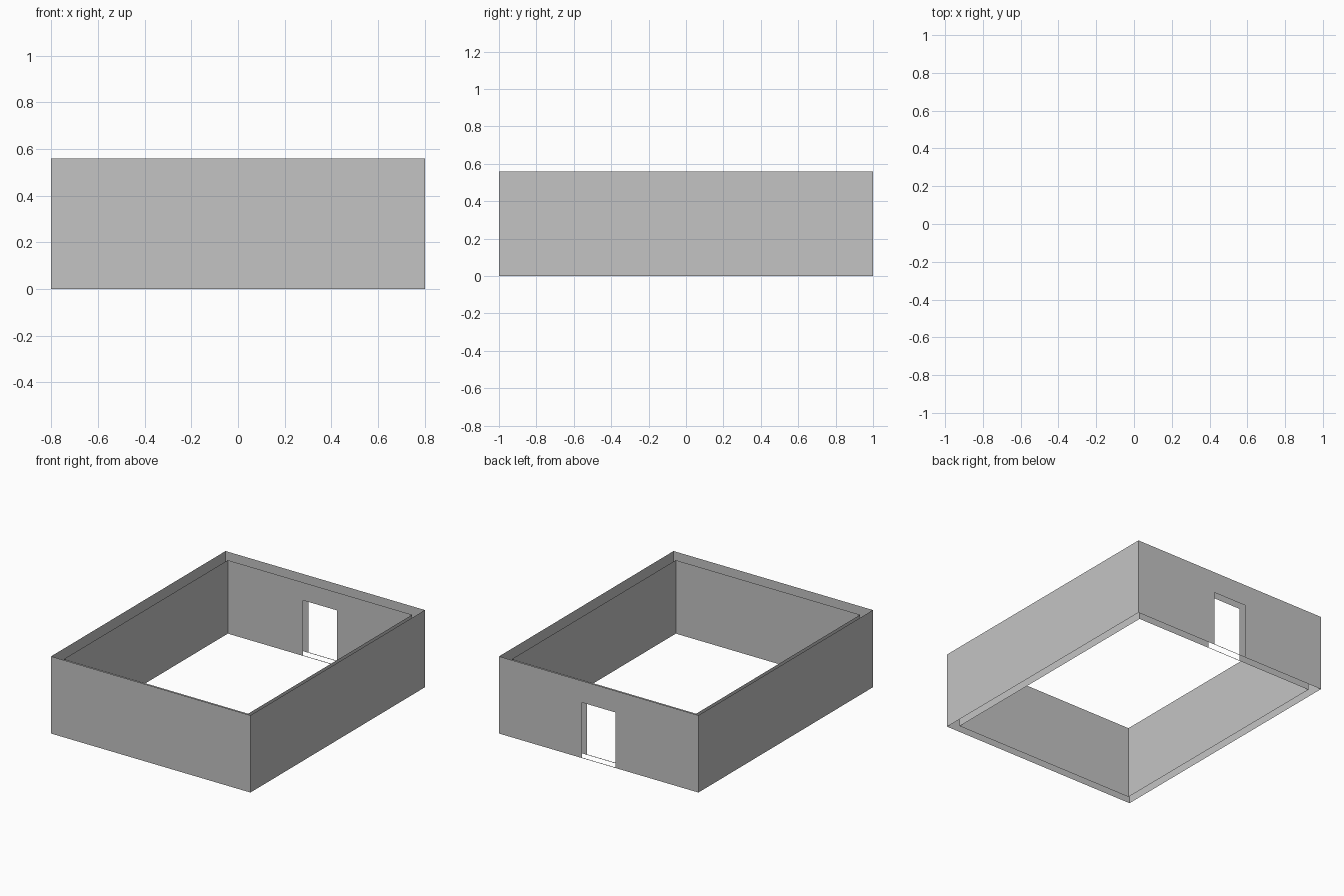
import bpy, bmesh

if "Cube" in bpy.data.objects:
    bpy.data.objects.remove(bpy.data.objects["Cube"])

mat = bpy.data.materials.new("wall grey")
mat.diffuse_color = (0.55, 0.55, 0.55, 1)
mat.use_nodes = True
mat.node_tree.nodes["Principled BSDF"].inputs["Base Color"].default_value = mat.diffuse_color

DOOR_W, DOOR_H, SILL = 0.135, 0.403, 0.004


def wall_ring(name, hx, hy, height, inward=False):
    """Open ring of single-sheet walls, with a doorway in the back wall."""
    bm = bmesh.new()

    def quad(a, b, z0, z1):
        pts = [(*a, z0), (*b, z0), (*b, z1), (*a, z1)]
        bm.faces.new([bm.verts.new(p) for p in pts])

    # front, right and left walls
    quad((-hx, -hy), (hx, -hy), 0, height)
    quad((hx, -hy), (hx, hy), 0, height)
    quad((-hx, hy), (-hx, -hy), 0, height)

    # back wall around the doorway: two sides, header and thin threshold strip
    for x0, x1, rows in ((hx, DOOR_W, (0, SILL, DOOR_H, height)),
                         (-DOOR_W, -hx, (0, SILL, DOOR_H, height))):
        bm.faces.new([bm.verts.new((x, hy, z)) for x, z in
                      [(x0, 0), (x1, 0), (x1, height), (x0, height)]])
    quad((DOOR_W, hy), (-DOOR_W, hy), DOOR_H, height)
    quad((DOOR_W, hy), (-DOOR_W, hy), 0, SILL)

    bmesh.ops.remove_doubles(bm, verts=bm.verts[:], dist=1e-5)
    # merge the back wall pieces into two clean faces' worth of flat surface
    if inward:
        bmesh.ops.reverse_faces(bm, faces=bm.faces[:])
    me = bpy.data.meshes.new(name)
    bm.to_mesh(me)
    bm.free()
    me.materials.append(mat)
    ob = bpy.data.objects.new(name, me)
    bpy.context.collection.objects.link(ob)
    return ob


# outer skin and slightly lower inner skin, open at top and bottom
wall_ring("outer_walls", 0.80, 1.00, 0.56)
wall_ring("inner_walls", 0.74, 0.94, 0.533, inward=True)
